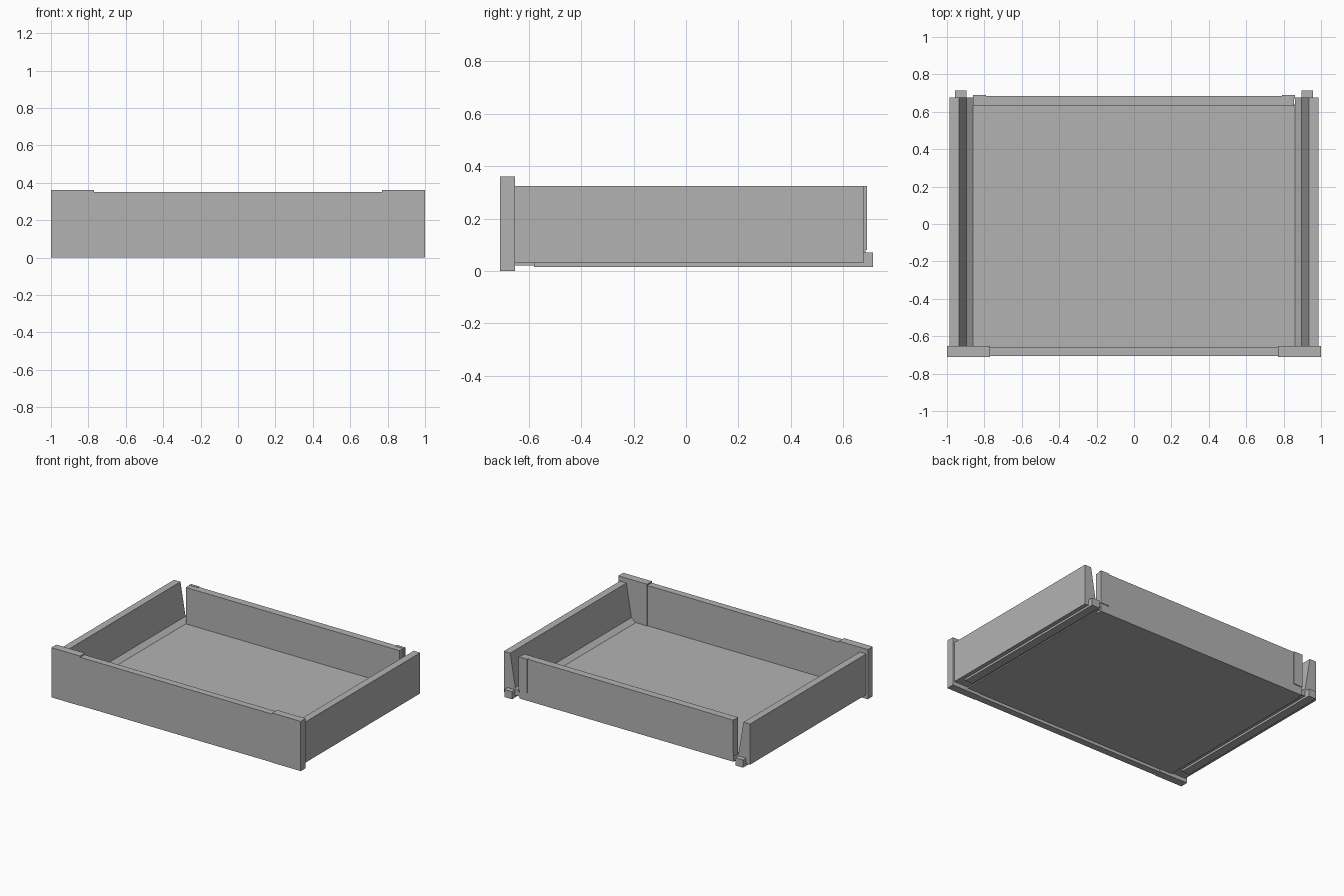
import bpy
import bmesh

cube = bpy.data.objects.get("Cube")
if cube:
    bpy.data.objects.remove(cube, do_unlink=True)

grey = bpy.data.materials.new("light grey")
grey.use_nodes = True
grey.diffuse_color = (0.45, 0.45, 0.45, 1)
grey.node_tree.nodes["Principled BSDF"].inputs["Base Color"].default_value = grey.diffuse_color


def finish(name, bm):
    bmesh.ops.recalc_face_normals(bm, faces=bm.faces)
    mesh = bpy.data.meshes.new(name)
    bm.to_mesh(mesh)
    bm.free()
    mesh.materials.append(grey)
    obj = bpy.data.objects.new(name, mesh)
    bpy.context.scene.collection.objects.link(obj)
    return obj


def box(name, x, y, z):
    """Box from (min, max) pairs on each axis."""
    bm = bmesh.new()
    bmesh.ops.create_cube(bm, size=1)
    for v in bm.verts:
        v.co = [r[0] if c < 0 else r[1] for c, r in zip(v.co, (x, y, z))]
    return finish(name, bm)


def extrude_profile(name, points, y0, y1):
    """Extrude an xz outline along y."""
    bm = bmesh.new()
    face = bm.faces.new([bm.verts.new((x, y0, z)) for x, z in points])
    out = bmesh.ops.extrude_face_region(bm, geom=[face])
    for item in out["geom"]:
        if isinstance(item, bmesh.types.BMVert):
            item.co.y = y1
    return finish(name, bm)


def mirrored_box(name, x, y, z, s):
    return box(name, sorted((s * x[0], s * x[1])), y, z)


# Front, back and floor panels
box("front_panel", (-0.775, 0.775), (-0.707, -0.657), (0.0, 0.35))
box("back_panel", (-0.86, 0.855), (0.63, 0.684), (0.02, 0.322))
box("floor_panel", (-0.87, 0.87), (-0.66, 0.64), (0.022, 0.058))

# Sloped side wall with a shallow ledge at its foot
wall = [(0.987, 0.03), (0.987, 0.325), (0.935, 0.325),
        (0.895, 0.085), (0.86, 0.058), (0.86, 0.03)]

for side, s in (("left", 1), ("right", -1)):
    extrude_profile(side + "_wall", [(s * x, z) for x, z in wall], -0.655, 0.677)
    mirrored_box(side + "_front_corner", (0.77, 1.0), (-0.71, -0.653), (0.0, 0.36), s)
    mirrored_box(side + "_back_strip", (0.79, 0.86), (0.67, 0.69), (0.08, 0.324), s)
    # Runner below the wall, with a stop block at the back
    mirrored_box(side + "_runner", (0.895, 0.957), (-0.58, 0.70), (0.015, 0.032), s)
    mirrored_box(side + "_runner_stop", (0.895, 0.957), (0.66, 0.714), (0.015, 0.07), s)
